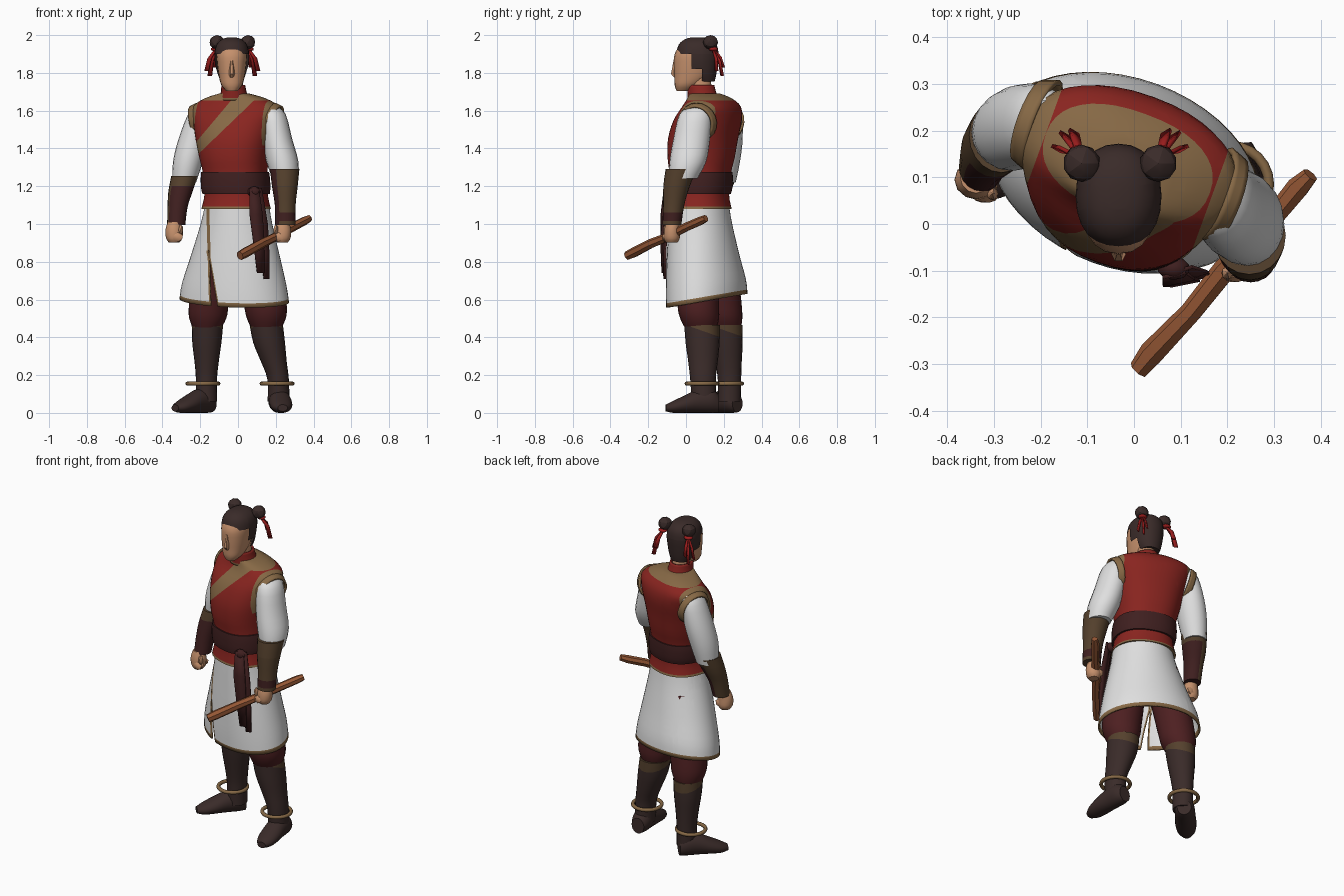
import bpy, bmesh, math
from mathutils import Vector, Matrix

cube = bpy.data.objects.get("Cube")
if cube:
    bpy.data.objects.remove(cube, do_unlink=True)

COLOURS = {
    "skin": (.56, .28, .15), "dark_leather": (.042, .024, .022),
    "vest_red": (.25, .018, .014), "tan_trim": (.24, .14, .06),
    "white_cloth": (.74, .74, .74), "maroon_cloth": (.075, .014, .015),
    "sash_maroon": (.05, .014, .014), "wood": (.3, .095, .035),
    "bracer_brown": (.09, .052, .026), "ribbon_red": (.32, .012, .012),
}
MATS = {}
for label, rgb in COLOURS.items():
    m = bpy.data.materials.new(label)
    m.use_nodes = True
    m.diffuse_color = (*rgb, 1)
    m.node_tree.nodes["Principled BSDF"].inputs["Base Color"].default_value = (*rgb, 1)
    MATS[label] = m

TURN = math.radians(-20)   # the body is turned a little to its right


def finish(name, bm, colour, cuts=(), rule=None, drop=None, thick=0, angle=40):
    """Cut along planes, colour or drop faces by rule, and make the object."""
    for co, no in cuts:
        bmesh.ops.bisect_plane(bm, geom=bm.verts[:] + bm.edges[:] + bm.faces[:],
                               plane_co=co, plane_no=no)
    bm.normal_update()
    if drop:
        gone = [f for f in bm.faces if drop(f.calc_center_median())]
        bmesh.ops.delete(bm, geom=gone, context="FACES")
    keys = [colour]
    for f in bm.faces:
        key = rule(f.calc_center_median(), f.normal) if rule else colour
        if key not in keys:
            keys.append(key)
        f.material_index = keys.index(key)
    mesh = bpy.data.meshes.new(name)
    bm.to_mesh(mesh)
    bm.free()
    for key in keys:
        mesh.materials.append(MATS[key])
    ob = bpy.data.objects.new(name, mesh)
    bpy.context.collection.objects.link(ob)
    if thick:
        mod = ob.modifiers.new("Thickness", "SOLIDIFY")
        mod.thickness = thick
    bpy.ops.object.select_all(action="DESELECT")
    ob.select_set(True)
    bpy.context.view_layer.objects.active = ob
    bpy.ops.object.shade_smooth_by_angle(angle=math.radians(angle))
    return ob


def spline(rows, steps):
    """Smooth in-between rows through the given rows."""
    out = []
    for i in range(len(rows) - 1):
        p, q = rows[i], rows[i + 1]
        o, r = rows[max(i - 1, 0)], rows[min(i + 2, len(rows) - 1)]
        for s in range(steps):
            t = s / steps
            out.append([b + t / 2 * (c - a + t * (2*a - 5*b + 4*c - d + t * (3*(b - c) + d - a)))
                        for a, b, c, d in zip(o, p, q, r)])
    return out + [list(rows[-1])]


def loft(name, colour, rows, segs=20, steps=3, yaw=0, power=2, caps=True,
         place=None, shape=None, **kw):
    """Skin through elliptical rings, each row being x, y, z, half width, half depth."""
    if rows[0][2] > rows[-1][2]:
        rows = rows[::-1]
    bm, rings, spin = bmesh.new(), [], Matrix.Rotation(yaw, 3, "Z")
    for x, y, z, rx, ry in spline(rows, steps):
        ring = []
        for j in range(segs):
            a = math.tau * j / segs
            c, s = math.cos(a), math.sin(a)
            p = Vector((math.copysign(abs(c) ** (2 / power), c) * rx,
                        math.copysign(abs(s) ** (2 / power), s) * ry, 0))
            p = spin @ p + Vector((x, y, z))
            p = shape(p) if shape else p
            ring.append(bm.verts.new(place @ p if place else p))
        rings.append(ring)
    for a, b in zip(rings, rings[1:]):
        for j in range(segs):
            k = (j + 1) % segs
            bm.faces.new((a[j], a[k], b[k], b[j]))
    if caps:
        bm.faces.new(rings[0][::-1])
        bm.faces.new(rings[-1])
    return finish(name, bm, colour, **kw)


def strip(name, colour, points, widths, across, thick=.008):
    """Flat cloth band along a path."""
    bm, across, last = bmesh.new(), Vector(across).normalized(), None
    for p, w in zip(points, widths):
        pair = [bm.verts.new(Vector(p) + across * w * s) for s in (-.5, .5)]
        if last:
            bm.faces.new((last[0], last[1], pair[1], pair[0]))
        last = pair
    finish(name, bm, colour, thick=thick)


def blob(name, colour, centre, scale, detail=2, angle=40):
    bm = bmesh.new()
    bmesh.ops.create_icosphere(bm, subdivisions=detail, radius=1, matrix=Matrix.Translation(centre)
                               @ Matrix.Diagonal((*scale, 1)))
    finish(name, bm, colour, angle=angle)


def aim(start, direction):
    return Matrix.Translation(start) @ Vector(direction).to_track_quat("Z", "Y").to_matrix().to_4x4()


def line_cut(p, q):
    """Plane through a slanted line on the front, and a signed side test."""
    co, no = Vector((p[0], 0, p[1])), Vector((p[1] - q[1], 0, q[0] - p[0])).normalized()
    return (co, no), lambda c: (c - co).dot(no)


# Vest with tan armholes, yoke, crossed lapel and hem
side_axis = Vector((math.cos(TURN), math.sin(TURN), 0))
mid = Vector((-.01, .13, 0))
upper, above_band = line_cut((-.2, 1.46), (-.04, 1.65))
lower, above_low = line_cut((-.2, 1.38), (.06, 1.63))


def vest_rule(c, n):
    if c.z < 1.092 or c.z > 1.655:
        return "tan_trim"
    if c.z > 1.42 and abs((c - mid).dot(side_axis)) > .19:
        return "tan_trim"
    if n.y < 0 and c.z > 1.37 and above_low(c) > 0 > above_band(c):
        return "tan_trim"
    return "vest_red"


loft("vest", "vest_red", [
    (-.01, .07, 1.08, .182, .165), (-.01, .07, 1.16, .165, .152), (-.015, .075, 1.27, .168, .158),
    (-.02, .08, 1.35, .182, .172), (-.02, .09, 1.45, .203, .177), (-.015, .115, 1.55, .225, .167),
    (-.01, .135, 1.62, .235, .135), (-.015, .125, 1.665, .165, .105), (-.02, .1, 1.69, .08, .08)],
    segs=40, yaw=TURN, power=2.3, rule=vest_rule,
    cuts=[upper, lower, ((0, 0, 1.092), (0, 0, 1)), ((0, 0, 1.655), (0, 0, 1)),
          (mid + side_axis * .19, side_axis), (mid - side_axis * .19, side_axis)])

# Waist sash with hanging tails and knot
loft("sash", "sash_maroon", [
    (-.01, .07, 1.16, .176, .162), (-.012, .072, 1.19, .181, .167),
    (-.014, .074, 1.24, .181, .168), (-.015, .075, 1.275, .177, .166)], segs=40, yaw=TURN, power=2.3)
blob("sash_knot", "sash_maroon", (.085, -.095, 1.17), (.035, .025, .03))
strip("sash_tail_front", "sash_maroon",
      [(.085, -.105, 1.19), (.095, -.12, 1.05), (.11, -.122, .9), (.12, -.118, .74)],
      [.05, .07, .06, .04], (1, .2, 0))
strip("sash_tail_back", "sash_maroon",
      [(.1, -.095, 1.19), (.125, -.108, 1.0), (.14, -.11, .85), (.15, -.108, .71)],
      [.05, .065, .05, .03], (1, .3, 0))

# Long skirt, open at the front right, with piping and hem
TILT = .17
seam, seam_side = line_cut((-.16, 1.08), (-.145, .56))
slit, slit_side = line_cut((-.16, .86), (-.108, .56))


def tilt_hem(p):
    p.z += TILT * (p.y - .1) * min(1, max(0, (1.1 - p.z) / .5))
    return p


def in_slit(c):
    return c.y < .08 and c.z < .86 and seam_side(c) * slit_side(c) < 0


def skirt_rule(c, n):
    hem = c.z - TILT * c.y < .598
    piping = c.y < .08 and (abs(seam_side(c)) < .008 or c.z < .86 and abs(slit_side(c)) < .008)
    return "tan_trim" if hem or piping else "white_cloth"


edge_cuts = [(co + no * d, no) for co, no in (seam, slit) for d in (-.008, 0, .008)]
loft("skirt", "white_cloth", [
    (-.005, .07, 1.1, .172, .156), (-.008, .075, 1.0, .193, .165), (-.014, .09, .82, .245, .185),
    (-.02, .105, .68, .285, .2), (-.02, .11, .592, .3, .202)], segs=48, yaw=TURN, caps=False,
    shape=tilt_hem, thick=.01, rule=skirt_rule, drop=in_slit,
    cuts=edge_cuts + [((0, 0, .598), (0, -TILT, 1)), ((0, 0, .86), (0, 0, 1))])

# Neck, collar, head and nose
loft("neck", "skin", [(-.02, .09, 1.62, .055, .06), (-.028, .07, 1.8, .05, .058)], segs=14)
loft("collar", "vest_red", [(-.02, .095, 1.655, .085, .085), (-.022, .085, 1.69, .07, .077),
                            (-.025, .078, 1.735, .063, .072)], caps=False, thick=.01,
     cuts=[((0, 0, 1.668), (0, 0, 1))],
     rule=lambda c, n: "tan_trim" if c.z < 1.668 else "vest_red")
loft("head", "skin", [
    (-.033, -.015, 1.705, .03, .035), (-.033, .005, 1.735, .055, .065), (-.033, .03, 1.78, .068, .092),
    (-.033, .043, 1.84, .077, .107), (-.033, .05, 1.9, .08, .11), (-.033, .06, 1.95, .066, .088),
    (-.033, .06, 1.972, .04, .05)], power=2.3)
loft("nose", "skin", [(-.033, -.056, 1.775, .01, .008), (-.033, -.064, 1.795, .016, .018),
                      (-.033, -.058, 1.87, .007, .008)], segs=6, steps=1)

# Hair cap, buns and ribbons
loft("hair", "dark_leather", [
    (-.033, .1, 1.755, .055, .052), (-.033, .075, 1.79, .074, .085), (-.033, .06, 1.84, .087, .107),
    (-.033, .06, 1.9, .092, .112), (-.033, .062, 1.95, .08, .1), (-.033, .062, 1.978, .052, .068),
    (-.033, .062, 1.988, .02, .03)], segs=24, power=2.2,
    cuts=[((0, .03, 0), (0, 1, 0)), ((0, .085, 0), (0, 1, 0)),
          ((0, 0, 1.9), (0, 0, 1)), ((0, 0, 1.82), (0, 0, 1))],
    drop=lambda c: c.y < .03 and c.z < 1.9 or c.y < .085 and c.z < 1.82)
for side, label in ((1, "left"), (-1, "right")):
    x = -.03 + side * .082
    blob(label + "_hair_bun", "dark_leather", (x, .13, 1.962), (.04, .04, .038), angle=20)
    blob(label + "_bun_tie", "ribbon_red", (x + side * .006, .145, 1.926), (.027, .025, .012))
    for k, (out, back, drop) in enumerate(((.052, .02, .12), (.035, .05, .145), (.015, .055, .1))):
        strip(f"{label}_ribbon_{k}", "ribbon_red",
              [(x, .145, 1.93), (x + side * out * .7, .15 + back * .6, 1.93 - drop * .45),
               (x + side * out, .145 + back, 1.93 - drop)], [.012, .022, .024], (1, side * .6, 0))

# Arms: sleeve, armhole band, bracer and fist
ARMS = {
    "left": ([(.17, .065, 1.625, .035, .045), (.185, .05, 1.58, .068, .085), (.207, .03, 1.45, .08, .097),
              (.235, .01, 1.33, .085, .097), (.25, -.015, 1.24, .068, .075)],
             [(.247, -.025, 1.29, .078, .083), (.248, -.05, 1.2, .068, .07),
              (.25, -.065, 1.1, .055, .056), (.25, -.075, .995, .054, .05)],
             (.235, -.075, .95), (.175, .065, 1.54)),
    "right": ([(-.19, .22, 1.625, .035, .045), (-.2, .215, 1.58, .065, .08), (-.235, .21, 1.45, .08, .09),
               (-.265, .2, 1.33, .079, .086), (-.285, .195, 1.22, .063, .068)],
              [(-.283, .19, 1.255, .07, .08), (-.305, .165, 1.17, .064, .07),
               (-.32, .14, 1.09, .053, .058), (-.327, .12, .995, .048, .052)],
              (-.338, .095, .95), (-.195, .21, 1.54)),
}


def left_bracer(c, n):
    return "sash_maroon" if n.x < -.5 or 1.015 < c.z < 1.06 else "bracer_brown"


def right_bracer(c, n):
    return "bracer_brown" if c.z > 1.2 or n.y * .6 - n.x > .55 else "sash_maroon"


for label, (sleeve, bracer, hand, hole) in ARMS.items():
    side = 1 if label == "left" else -1
    loft(label + "_sleeve", "white_cloth", sleeve)
    loft(label + "_armhole_band", "tan_trim", [(0, 0, 0, .105, .105), (0, 0, .035, .092, .098)],
         caps=False, thick=.012, place=aim(hole, side_axis * side + Vector((0, 0, -.25))))
    loft(label + "_bracer", "bracer_brown", bracer,
         rule=left_bracer if side > 0 else right_bracer,
         cuts=[((0, 0, z), (0, 0, 1)) for z in (1.015, 1.06, 1.2)])
    hx, hy, hz = hand
    loft(label + "_palm", "skin", [(hx, hy + .005, hz + .06, .034, .034), (hx, hy, hz + .02, .046, .04),
                                   (hx, hy, hz - .025, .043, .042), (hx, hy, hz - .048, .028, .03)], segs=12)
    for k in range(4):
        blob(f"{label}_finger_{k}", "skin", (hx - side * .02, hy - .038 + k * .022, hz - .02 + k * .003),
             (.03, .013, .025), 1)
    blob(label + "_thumb", "skin", (hx - side * .035, hy - .03, hz + .02), (.014, .016, .03), 1)

# Rough wooden stick held in the left hand
tail, tip = Vector((.01, -.312, .832)), Vector((.378, .105, 1.03))
span = (tip - tail).length
loft("stick", "wood", [
    (0, 0, 0, .022, .024), (.002, 0, span * .08, .028, .027), (-.003, .003, span * .3, .024, .026),
    (.003, -.002, span * .5, .026, .023), (-.002, .002, span * .75, .022, .024),
    (.002, 0, span * .93, .025, .023), (0, 0, span, .018, .019)],
    segs=7, steps=1, place=aim(tail, tip - tail), angle=15)

# Legs: trousers, tall boots, ankle rings and feet
LEGS = {
    "left": ([(.08, .07, .97, .09, .11), (.125, .065, .7, .11, .11), (.145, .065, .57, .113, .11),
              (.15, .072, .5, .103, .103), (.15, .08, .44, .075, .08)],
             [(.15, .085, .465, .088, .094), (.165, .088, .37, .084, .09), (.19, .09, .27, .068, .078),
              (.212, .09, .18, .057, .068), (.215, .095, .06, .058, .065)],
             (.207, .085, .155), (.212, .172, 0), 5),
    "right": ([(-.09, .13, .97, .09, .11), (-.14, .17, .7, .105, .11), (-.155, .19, .57, .105, .105),
               (-.16, .2, .5, .098, .098), (-.165, .21, .44, .07, .08)],
              [(-.162, .21, .465, .083, .088), (-.165, .218, .37, .077, .082), (-.166, .225, .27, .064, .07),
               (-.167, .23, .18, .056, .062), (-.167, .23, .06, .056, .06)],
              (-.186, .215, .155), (-.142, .272, 0), -43),
}
CUFF = Vector((0, .35, 1))
for label, (trouser, boot, ring, heel, turn) in LEGS.items():
    loft(label + "_trouser", "maroon_cloth", trouser)
    cuff_co = Vector(boot[0][:3]) - Vector((0, 0, .03))
    loft(label + "_boot", "dark_leather", boot, cuts=[(cuff_co, CUFF)],
         rule=lambda c, n, o=cuff_co: "bracer_brown" if (c - o).dot(CUFF) > 0 else "dark_leather")
    loft(label + "_foot", "dark_leather", [
        (0, .05, 0, .04, .047), (0, .065, .04, .056, .065), (0, .062, .11, .058, .062),
        (0, .046, .18, .06, .046), (0, .032, .24, .05, .032), (0, .026, .28, .026, .018)],
        place=Matrix.Translation(heel) @ Matrix.Rotation(math.radians(turn), 4, "Z")
        @ Matrix.Rotation(math.pi / 2, 4, "X"))
    bpy.ops.mesh.primitive_torus_add(location=ring, major_radius=.082, minor_radius=.011,
                                     major_segments=24, minor_segments=8)
    torus = bpy.context.object
    torus.name = label + "_ankle_ring"
    torus.data.materials.append(MATS["tan_trim"])
    bpy.ops.object.shade_smooth_by_angle(angle=math.radians(60))
